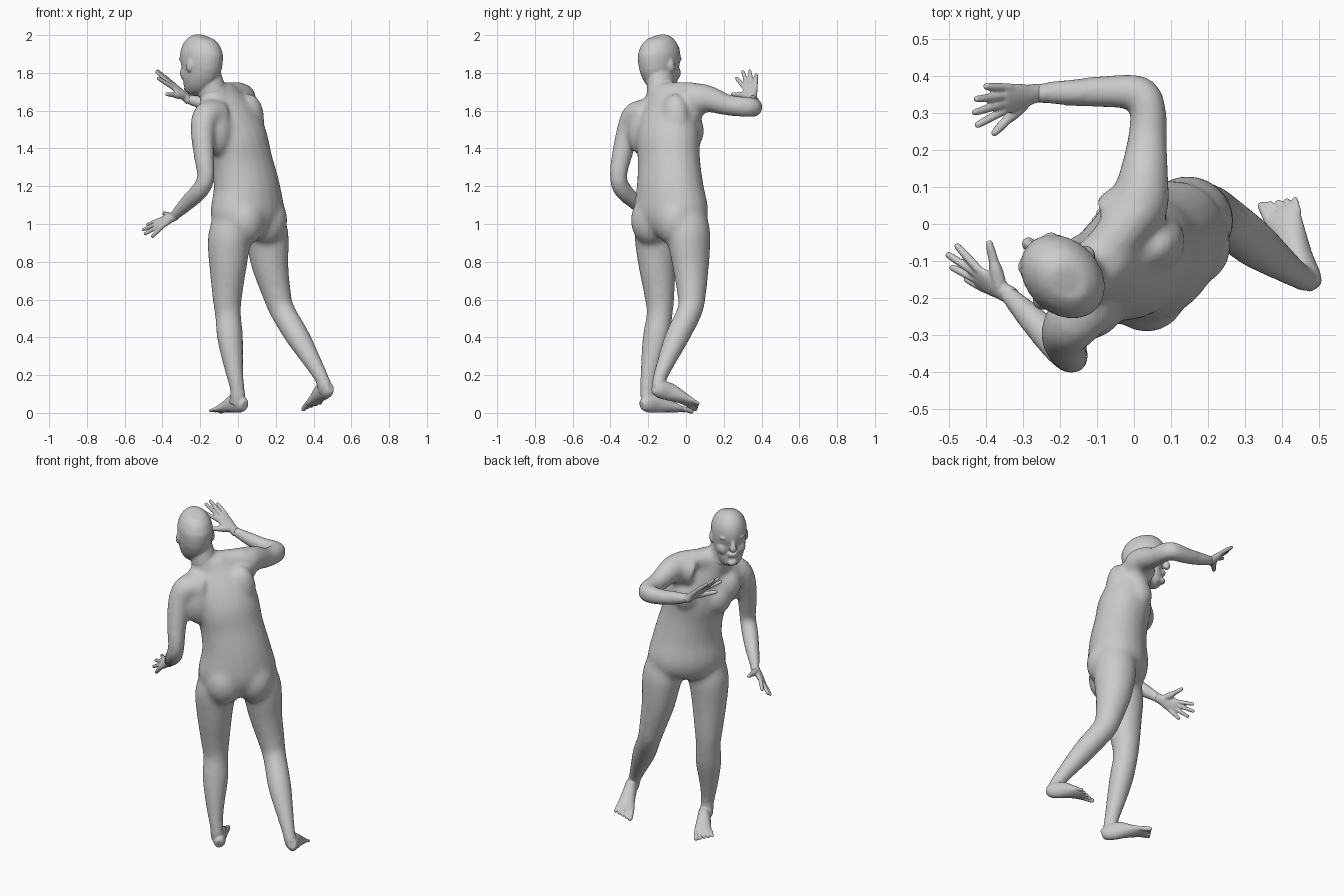
import bpy, bmesh, math
from mathutils import Vector, Matrix

# Body axes: R = the figure's right, F = facing direction
F = Vector((-.722, .692, 0))
R = Vector((.692, .722, 0))
Z = Vector((0, 0, 1))
AXES = Matrix((R, F, Z)).transposed().to_4x4()


def spline(rings, steps=4):
    """Catmull-Rom through rings of (x, y, z, half width, half depth)."""
    out = []
    for i in range(len(rings) - 1):
        p = [rings[max(0, min(len(rings) - 1, i + k))] for k in (-1, 0, 1, 2)]
        for s in range(steps):
            t = s / steps
            out.append([.5 * (2 * b + (c - a) * t + (2 * a - 5 * b + 4 * c - d) * t * t
                              + (3 * b - a - 3 * c + d) * t ** 3) for a, b, c, d in zip(*p)])
    return out + [list(rings[-1])]


def loft(bm, rings, ref=R, n=20):
    """Closed tube of ellipses; half width lies along ref."""
    rings = spline(rings)
    pts = [Vector(r[:3]) for r in rings]
    loops = []
    for i, r in enumerate(rings):
        t = (pts[min(i + 1, len(pts) - 1)] - pts[max(i - 1, 0)]).normalized()
        side = (ref - t * ref.dot(t)).normalized()
        up = t.cross(side)
        loops.append([bm.verts.new(pts[i] + side * r[3] * math.cos(a) + up * r[4] * math.sin(a))
                      for a in (2 * math.pi * k / n for k in range(n))])
    for a, b in zip(loops, loops[1:]):
        for k in range(n):
            bm.faces.new((a[k], a[(k + 1) % n], b[(k + 1) % n], b[k]))
    bm.faces.new(loops[0][::-1])
    bm.faces.new(loops[-1])


def blob(bm, origin, offset, size, tilt=0):
    """Ellipsoid placed in body axes (right, forward, up) from an origin."""
    m = (Matrix.Translation(Vector(origin)) @ AXES @ Matrix.Translation(offset)
         @ Matrix.Rotation(tilt, 4, 'X') @ Matrix.Diagonal((*size, 1)))
    bmesh.ops.create_uvsphere(bm, u_segments=20, v_segments=12, radius=1, matrix=m)


def finish(bm, name, voxel, smooth):
    """Fuse the overlapping shapes into one skin."""
    bmesh.ops.recalc_face_normals(bm, faces=bm.faces)
    me = bpy.data.meshes.new(name)
    bm.to_mesh(me)
    bm.free()
    ob = bpy.data.objects.new(name, me)
    bpy.context.collection.objects.link(ob)
    rm = ob.modifiers.new("fuse", 'REMESH')
    rm.mode = 'VOXEL'
    rm.voxel_size = voxel
    rm.use_smooth_shade = True
    sm = ob.modifiers.new("soften", 'SMOOTH')
    sm.factor = .5
    sm.iterations = smooth


def digit(bm, a, b, r0, r1):
    """Finger or toe with a rounded tip."""
    d = b - a
    ref = Z if abs(d.normalized().z) < .9 else R
    m = a + d * .55
    e = b - d.normalized() * r1 * .6
    loft(bm, [(*a, r0, r0), (*m, r0 * .95, r0 * .95), (*e, r1, r1), (*b, r1 * .5, r1 * .5)], ref, 10)


# Torso, neck and limbs
bm = bmesh.new()
loft(bm, [(.05, -.07, .93, .07, .06), (.05, -.075, .96, .16, .125), (.05, -.078, 1.01, .21, .157),
          (.05, -.08, 1.08, .22, .17),
          (.045, -.085, 1.2, .193, .16), (.02, -.09, 1.33, .178, .15), (-.01, -.095, 1.45, .183, .15),
          (-.05, -.1, 1.57, .172, .122), (-.085, -.11, 1.66, .12, .085), (-.11, -.125, 1.7, .08, .07)])
loft(bm, [(-.09, -.125, 1.6, .09, .09), (-.135, -.132, 1.7, .074, .08), (-.165, -.137, 1.79, .066, .075)])
for s, r, h in ((-1, .14, .13), (1, .1, .14)):
    blob(bm, (-.02, -.1, 1.475 + s * .018), (s * .085, .08, 0), (.085, .076, .1))      # breasts
    blob(bm, (.05, -.08, 1.02), (s * .085, -.062, 0), (.11, .108, .135))               # buttocks
    blob(bm, (-.04, -.1, 1.52 + s * .03), (s * r, -.045, 0), (.085, .072, h))          # shoulder blades
    blob(bm, (-.05, -.1, 1.57 + s * .045), (s * .12, .045, 0), (.085, .075, .095))     # upper chest
# Shoulder slopes
loft(bm, [(-.12, -.12, 1.69, .06, .06), (-.05, -.04, 1.69, .062, .065), (.015, .04, 1.685, .066, .065)], Z)
loft(bm, [(-.13, -.14, 1.68, .06, .05), (-.15, -.19, 1.625, .06, .05), (-.17, -.25, 1.59, .06, .05)], F)
# Raised right arm
loft(bm, [(-.05, 0, 1.64, .09, .09), (.01, .05, 1.66, .088, .084), (.025, .12, 1.662, .072, .07),
          (.035, .22, 1.63, .057, .055), (.038, .315, 1.62, .055, .049), (.012, .355, 1.618, .053, .049),
          (-.07, .358, 1.62, .047, .045), (-.18, .355, 1.64, .039, .037), (-.262, .353, 1.66, .028, .03),
          (-.28, .35, 1.67, .026, .03)], Z)
# Lowered left arm
loft(bm, [(-.11, -.2, 1.57, .09, .09), (-.165, -.265, 1.575, .077, .073), (-.188, -.302, 1.5, .066, .064),
          (-.18, -.34, 1.36, .056, .054), (-.17, -.358, 1.25, .048, .047), (-.2, -.335, 1.18, .049, .048),
          (-.27, -.262, 1.11, .043, .041), (-.335, -.195, 1.045, .03, .028), (-.35, -.18, 1.03, .028, .026)], F)
# Trailing right leg
loft(bm, [(.115, -.01, 1.13, .06, .07), (.13, .003, 1.05, .1, .105), (.148, .012, .96, .113, .12),
          (.158, .018, .89, .107, .117), (.17, .025, .78, .094, .102),
          (.205, .03, .63, .076, .078), (.235, .02, .54, .066, .069), (.318, -.048, .4, .066, .064),
          (.395, -.105, .27, .049, .049), (.445, -.14, .18, .037, .04), (.463, -.148, .13, .035, .038)])
# Standing left leg
loft(bm, [(.0, -.14, 1.13, .06, .07), (-.018, -.15, 1.05, .1, .105), (-.035, -.155, .96, .115, .12),
          (-.048, -.155, .89, .112, .116), (-.053, -.152, .78, .099, .102),
          (-.057, -.14, .61, .08, .078), (-.053, -.14, .52, .07, .069), (-.042, -.16, .4, .073, .067),
          (-.024, -.188, .25, .053, .053), (-.006, -.203, .14, .039, .042), (.004, -.203, .07, .036, .042)])
finish(bm, "body", .011, 22)

# Head: skull and jaw rings, then features
bm = bmesh.new()
H = Vector((-.193, -.142, 0))
prof = [(1.995, -.012, .018, .025), (1.987, -.01, .05, .066), (1.957, -.005, .08, .102), (1.91, 0, .097, .124),
        (1.86, 0, .098, .125), (1.81, .008, .092, .114), (1.76, .03, .081, .09), (1.72, .06, .06, .057),
        (1.697, .08, .035, .03)]
loft(bm, [(*(H + F * f + Z * z), a, b) for z, f, a, b in prof], R, 24)
loft(bm, [(*(H + F * .11 + Z * 1.872), .011, .012), (*(H + F * .121 + Z * 1.838), .013, .016),
          (*(H + F * .127 + Z * 1.812), .02, .02), (*(H + F * .115 + Z * 1.8), .015, .015)], R, 12)
blob(bm, H, (0, -.03, 1.85), (.088, .092, .11))      # back of the skull
blob(bm, H, (0, .105, 1.774), (.028, .016, .009))    # lips
blob(bm, H, (0, .104, 1.762), (.025, .015, .009))
blob(bm, H, (0, .098, 1.717), (.028, .02, .018))     # chin
for s in (-1, 1):
    blob(bm, H, (s * .036, .095, 1.874), (.036, .021, .012))         # brow
    blob(bm, H, (s * .045, .063, 1.8), (.036, .04, .045))            # cheek
    blob(bm, H, (s * .099, -.005, 1.838), (.011, .02, .034), .2)     # ear
loft(bm, [(-.135, -.132, 1.69, .074, .08), (-.165, -.137, 1.8, .066, .076)])
finish(bm, "head", .006, 6)


# Hands: tips run from index to little finger
def hand(name, wrist, tips, thumb):
    bm = bmesh.new()
    w, th = Vector(wrist), Vector(thumb)
    tips = [Vector(t) for t in tips]
    mid = (tips[1] + tips[2]) / 2 - w
    side = (tips[0] - tips[3]).normalized()
    loft(bm, [(*(w - mid * .08), .026, .024), (*(w + mid * .1), .029, .022), (*(w + mid * .3), .04, .018),
              (*(w + mid * .48), .041, .014), (*(w + mid * .53), .034, .01)], side, 16)
    for i, t in enumerate(tips):
        knuckle = w + mid * (.47 - .02 * abs(i - 1)) + side * (.031 - .021 * i)
        digit(bm, knuckle, t, .012, .009)
    root = w + mid * .12 + side * .014
    digit(bm, root, root.lerp(th, .6), .02, .014)
    digit(bm, root.lerp(th, .4), th, .0135, .0095)
    finish(bm, name, .0045, 3)


hand("right_hand", (-.27, .352, 1.663),
     [(-.428, .265, 1.775), (-.435, .30, 1.81), (-.43, .337, 1.815), (-.405, .372, 1.793)], (-.383, .24, 1.688))
hand("left_hand", (-.34, -.19, 1.04),
     [(-.482, -.055, .995), (-.507, -.08, .968), (-.497, -.115, .945), (-.457, -.147, .93)], (-.393, -.045, 1.06))


# Feet: inner is the side of the big toe along R
def foot(name, ankle, rings, inner):
    bm = bmesh.new()
    loft(bm, ankle)
    loft(bm, rings, R, 18)
    end = Vector(rings[-1][:3])
    d = (end - Vector(rings[-3][:3])).normalized()
    side = (R - d * R.dot(d)).normalized() * inner
    for i in range(5):
        a = end + side * (.037 - .0205 * i) - d * (.012 + .006 * i)
        r = .0145 if i == 0 else .0095
        digit(bm, a, a + d * (.062 - .003 * i) + side * -.002 * i - Z * .002, r, r * .9)
    finish(bm, name, .0045, 4)


foot("left_foot", [(-.01, -.2, .16, .034, .037), (-.002, -.203, .1, .036, .041), (-.004, -.19, .05, .036, .05)],
     [(.036, -.234, .038, .022, .026), (.02, -.21, .046, .034, .044), (-.015, -.155, .052, .037, .052),
      (-.055, -.09, .035, .044, .033), (-.083, -.048, .023, .05, .021), (-.1, -.023, .017, .046, .012)], 1)
foot("right_foot", [(.438, -.135, .195, .033, .036), (.457, -.143, .145, .035, .04), (.46, -.13, .115, .035, .042)],
     [(.49, -.17, .132, .022, .027), (.473, -.145, .125, .034, .044), (.445, -.088, .112, .038, .048),
      (.42, -.025, .082, .045, .032), (.402, .016, .058, .052, .021), (.393, .035, .047, .047, .012)], -1)
